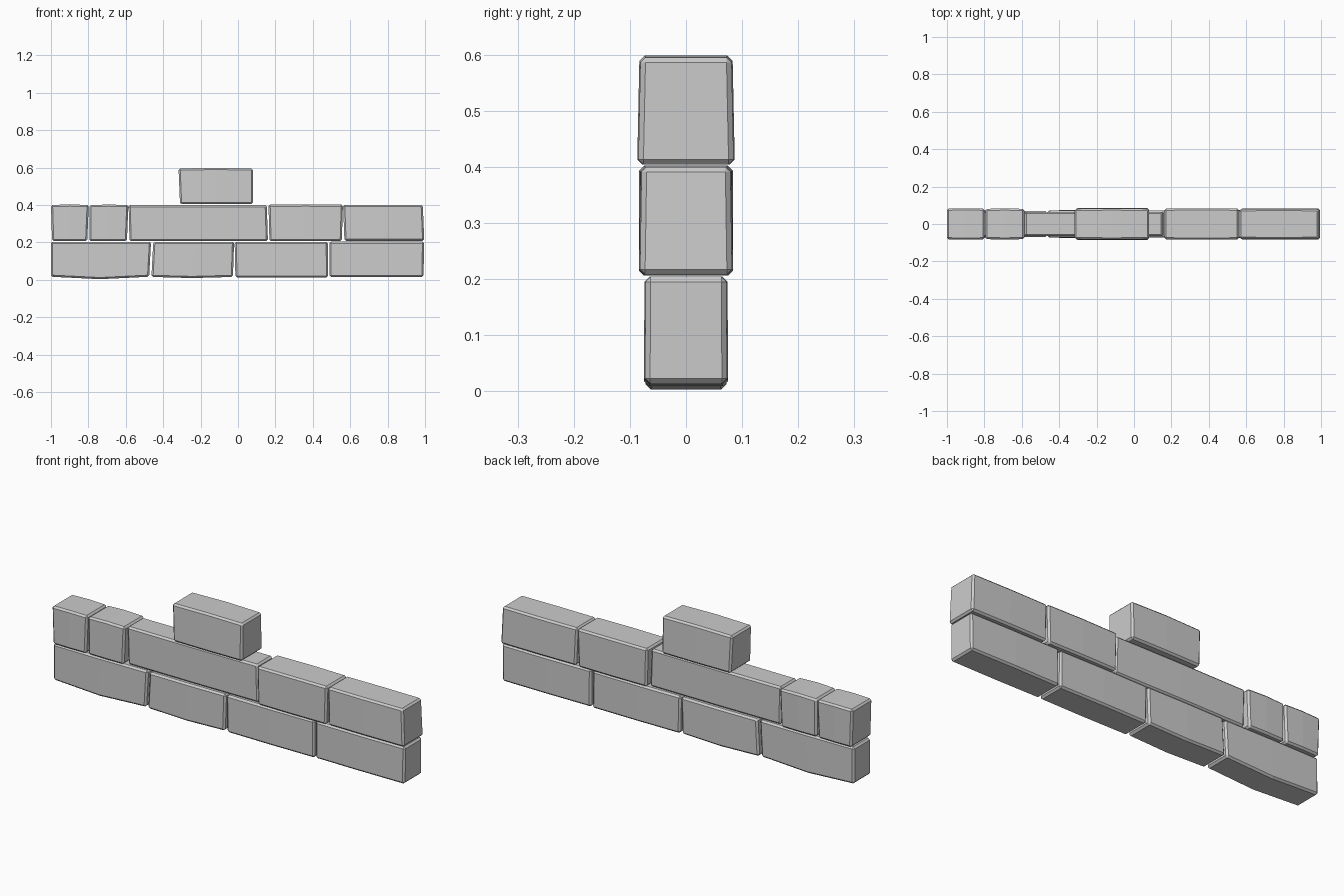
import bpy, bmesh

if "Cube" in bpy.data.objects:
    bpy.data.objects.remove(bpy.data.objects["Cube"])

def brick(name, left, right, z0, z1, depth, sag=0.0, rise=0.0, taper=0.0):
    """Worn brick: left/right are (bottom x, top x); the middle ring bulges a little."""
    bm = bmesh.new()
    rings = []
    for t in (0.0, 0.5, 1.0):
        mid = 1.0 if t == 0.5 else 0.0
        xb = left[0] + (right[0] - left[0]) * t
        xt = left[1] + (right[1] - left[1]) * t
        d = depth + 0.002 * mid
        zb, zt = z0 - sag * mid, z1 + rise * mid
        rings.append([bm.verts.new(c) for c in (
            (xb, -d, zb), (xb, d, zb), (xt, d - taper, zt), (xt, -d + taper, zt))])
    for a, b in zip(rings, rings[1:]):
        for i in range(4):
            j = (i + 1) % 4
            bm.faces.new((a[i], a[j], b[j], b[i]))
    bm.faces.new(rings[0])
    bm.faces.new(rings[-1])
    bmesh.ops.recalc_face_normals(bm, faces=bm.faces)
    me = bpy.data.meshes.new(name)
    bm.to_mesh(me)
    bm.free()
    ob = bpy.data.objects.new(name, me)
    bpy.context.collection.objects.link(ob)
    # Chipped edges
    bev = ob.modifiers.new("edge_wear", 'BEVEL')
    bev.width = 0.009
    bev.segments = 1
    bev.limit_method = 'ANGLE'
    bev.angle_limit = 0.7

# Bottom course
brick("lower_brick_1", (-1.0, -1.0), (-.475, -.465), .016, .203, .070, sag=.013, taper=.001)
brick("lower_brick_2", (-.463, -.453), (-.027, -.021), .015, .203, .073, sag=.006, taper=.001)
brick("lower_brick_3", (-.014, -.018), (.482, .480), .012, .203, .072, taper=.001)
brick("lower_brick_4", (.489, .489), (.992, .995), .014, .204, .073, taper=.001)

# Middle course
brick("middle_brick_1", (-.994, -1.0), (-.806, -.798), .206, .400, .082, rise=.002)
brick("middle_brick_2", (-.795, -.795), (-.594, -.586), .206, .399, .081, rise=.003)
brick("middle_long_brick", (-.580, -.585), (.160, .154), .206, .399, .064)
brick("middle_brick_3", (.168, .163), (.555, .561), .206, .401, .082, rise=.001)
brick("middle_brick_4", (.569, .562), (.996, .988), .208, .400, .082, taper=.003)

# Capping brick
brick("top_brick", (-.310, -.318), (.080, .080), .404, .595, .085, rise=.003, taper=.004)
